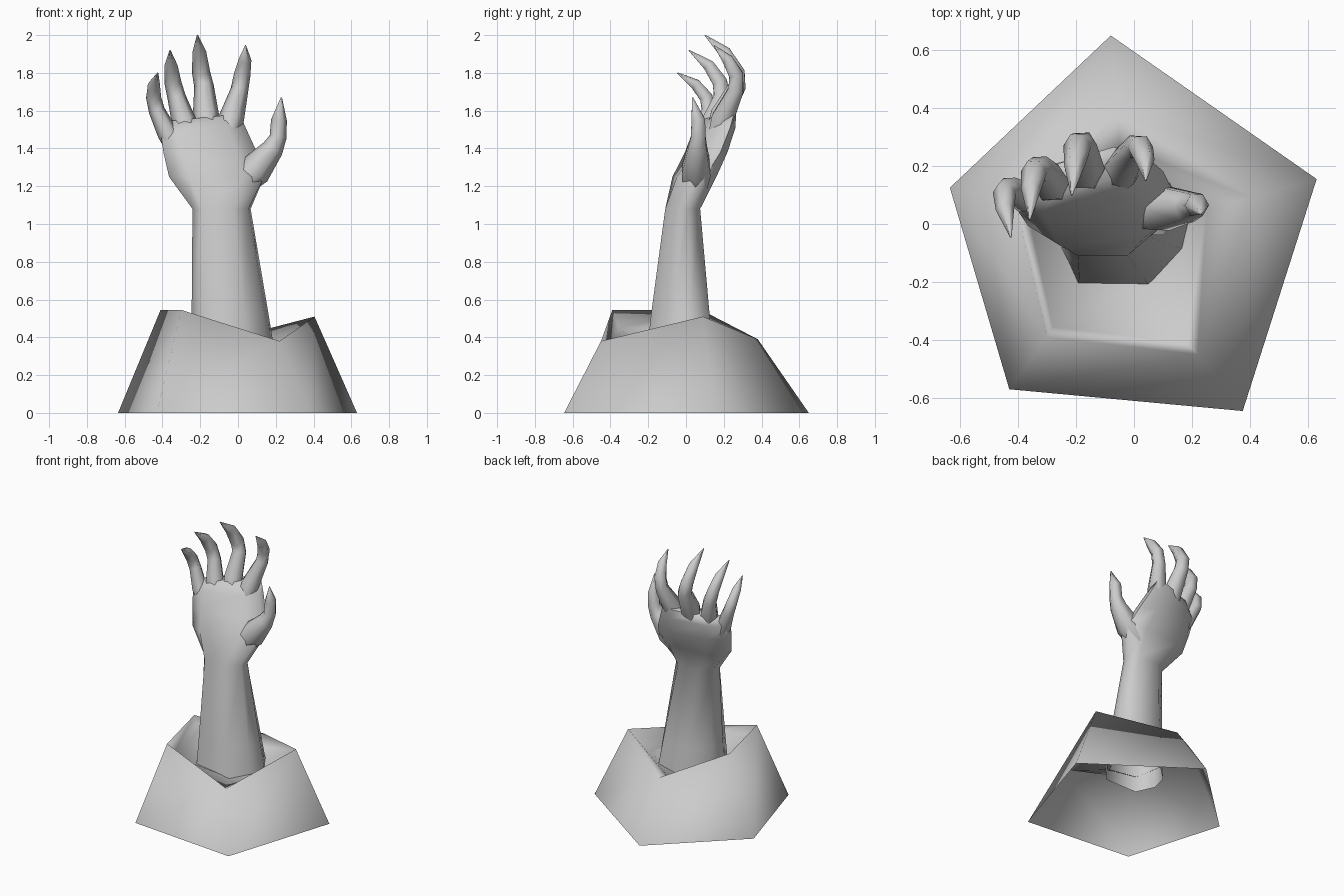
import bpy
import math
from mathutils import Vector

if "Cube" in bpy.data.objects:
    bpy.data.objects.remove(bpy.data.objects["Cube"])


def loft(name, rings, cap_end=False, angle=75):
    """Skin closed rings that all have the same point count."""
    n = len(rings[0])
    verts = [tuple(p) for r in rings for p in r]
    faces = []
    for i in range(len(rings) - 1):
        for j in range(n):
            k = (j + 1) % n
            faces.append((i * n + j, i * n + k, (i + 1) * n + k, (i + 1) * n + j))
    if cap_end:
        faces.append(tuple(range((len(rings) - 1) * n, len(rings) * n)))
    me = bpy.data.meshes.new(name)
    me.from_pydata(verts, [], faces)
    me.update()
    ob = bpy.data.objects.new(name, me)
    bpy.context.collection.objects.link(ob)
    bpy.ops.object.select_all(action='DESELECT')
    ob.select_set(True)
    bpy.context.view_layer.objects.active = ob
    bpy.ops.object.shade_smooth_by_angle(angle=math.radians(angle))
    return ob


# Rocky mound: five-sided outer wall, jagged rim, short inner lip, floor sloping in to the arm
ground = [(-.08, .65, 0), (-.635, .125, 0), (-.43, -.57, 0), (.375, -.645, 0), (.63, .155, 0)]
rim = [(-.055, .38, .39), (-.41, .08, .545), (-.30, -.39, .545), (.22, -.45, .38), (.405, .09, .51)]
lip = [(-.05, .27, .34), (-.37, .06, .45), (-.28, -.355, .45), (.18, -.41, .36), (.25, .05, .36)]
floor = [(-.05, .13, .31), (-.21, .04, .34), (-.17, -.18, .34), (.06, -.18, .31), (.16, .03, .32)]
loft("mound", [ground, rim, lip, floor], angle=130)

# Eight-sided section for forearm and palm
SECTION = [(-.58, -1), (.58, -1), (1, -.3), (1, .35), (.55, 1), (-.55, 1), (-1, .35), (-1, -.3)]


def section(x0, x1, y0, y1, z, shear=0, tilt=0, skew=0):
    cx, cy, rx, ry = (x0 + x1) / 2, (y0 + y1) / 2, (x1 - x0) / 2, (y1 - y0) / 2
    return [(cx + u * rx + v * skew, cy + v * ry + shear * u * rx, z + tilt * u * rx)
            for u, v in SECTION]


loft("forearm_and_palm", [
    section(-.24, .19, -.215, .15, .25, skew=.045),
    section(-.235, .15, -.185, .125, .52, skew=.035),
    section(-.235, .06, -.11, .075, 1.08, skew=.02),
    section(-.365, .14, -.06, .15, 1.25, .08),
    section(-.395, .10, .02, .195, 1.38, .18),
    section(-.41, .04, .07, .23, 1.50, .25, .05),
    section(-.355, .01, .125, .235, 1.565, .3, .1),
], cap_end=True)


def finger(name, path, radii, sides=6):
    """Tapering six-sided tube along a path, pointed at the tip."""
    pts = [Vector(p) for p in path]
    rings = []
    for i, p in enumerate(pts):
        t = (pts[min(i + 1, len(pts) - 1)] - pts[max(i - 1, 0)]).normalized()
        back = t.cross(Vector((1, 0, 0))).normalized()
        side = back.cross(t).normalized()
        ring = []
        for s in range(sides):
            a = 2 * math.pi * s / sides
            ring.append(p + radii[i] * (math.cos(a) * side + math.sin(a) * back))
        rings.append(ring)
    return loft(name, rings, cap_end=True)


# Curled fingers
finger("index_finger",
       [(-.07, .155, 1.42), (-.035, .195, 1.56), (.008, .265, 1.71), (.022, .265, 1.79), (.037, .22, 1.87), (.04, .15, 1.945)],
       [.055, .068, .047, .044, .034, .003])
finger("middle_finger",
       [(-.16, .14, 1.42), (-.17, .19, 1.58), (-.18, .272, 1.73), (-.195, .27, 1.80), (-.205, .205, 1.91), (-.215, .10, 2.0)],
       [.055, .069, .052, .048, .037, .003])
finger("ring_finger",
       [(-.25, .115, 1.40), (-.285, .14, 1.54), (-.325, .19, 1.67), (-.345, .18, 1.75), (-.355, .12, 1.84), (-.36, .015, 1.92)],
       [.050, .066, .049, .045, .035, .003])
finger("little_finger",
       [(-.31, .085, 1.32), (-.372, .09, 1.48), (-.43, .122, 1.60), (-.447, .107, 1.67), (-.445, .05, 1.74), (-.425, -.045, 1.80)],
       [.030, .055, .043, .040, .032, .003])

# Thumb
finger("thumb",
       [(.00, .05, 1.20), (.09, .055, 1.285), (.185, .06, 1.40), (.212, .065, 1.46), (.217, .065, 1.55), (.23, .035, 1.67)],
       [.07, .088, .058, .045, .042, .003])
